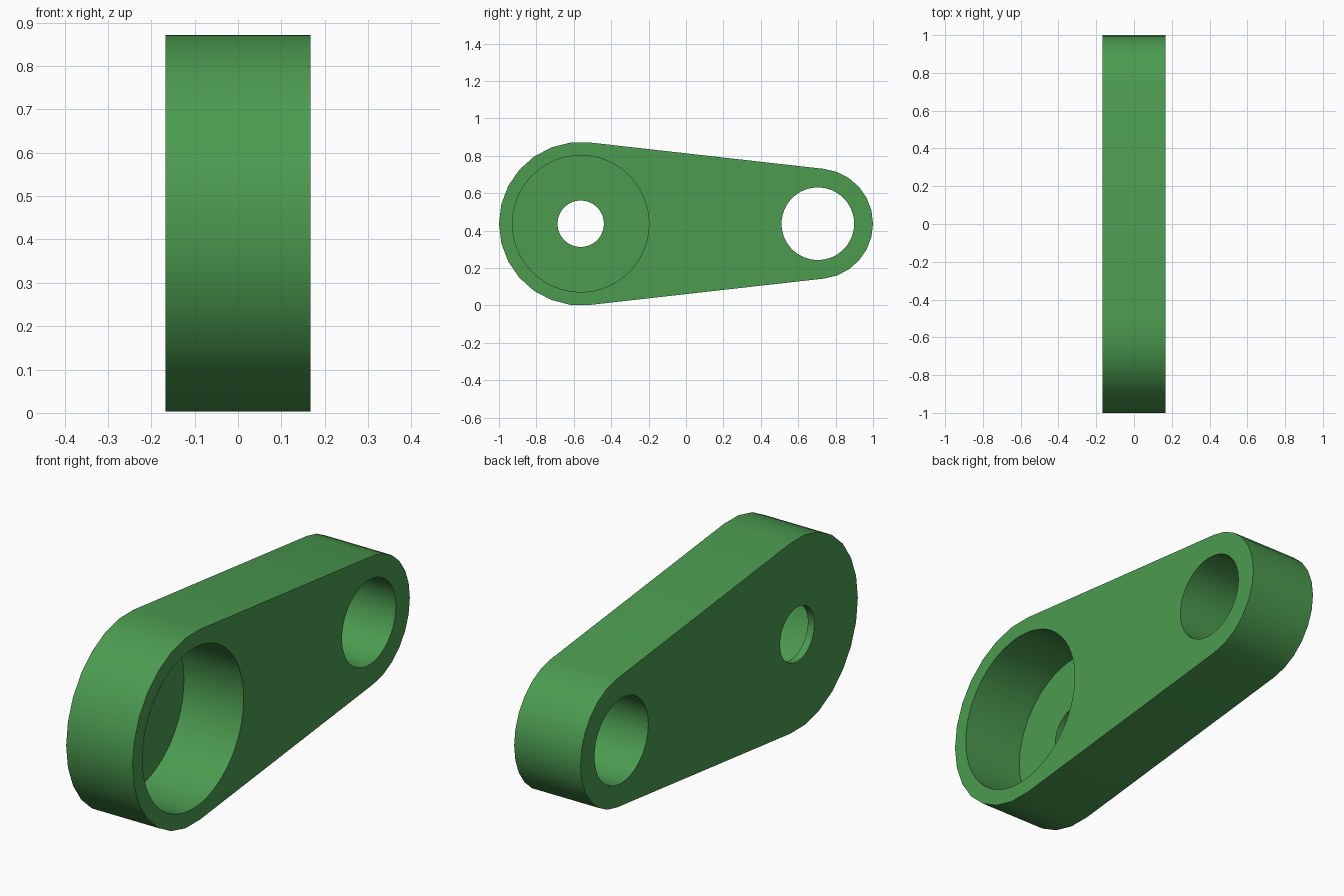
import bpy, bmesh, math

if "Cube" in bpy.data.objects:
    bpy.data.objects.remove(bpy.data.objects["Cube"])

HALF = 0.1675                 # half thickness along x
ZC = 0.437                    # height of both axes
BIG_Y, BIG_R = -0.563, 0.437  # large end
END_Y, END_R = 0.705, 0.295   # small end
FLOOR = 0.033                 # web left behind the pocket

green = bpy.data.materials.new("green")
green.diffuse_color = (0.072, 0.328, 0.08, 1)
green.use_nodes = True
green.node_tree.nodes["Principled BSDF"].inputs["Base Color"].default_value = green.diffuse_color


def arc(yc, r, start, stop, steps):
    """Points of an arc in the yz plane, both ends included."""
    return [(yc + r * math.cos(start + (stop - start) * i / steps),
             ZC + r * math.sin(start + (stop - start) * i / steps))
            for i in range(steps + 1)]


def prism(name, points, x0, x1):
    """Extrude a yz outline from x0 to x1."""
    bm = bmesh.new()
    face = bm.faces.new([bm.verts.new((x0, y, z)) for y, z in points])
    ext = bmesh.ops.extrude_face_region(bm, geom=[face])
    moved = [v for v in ext["geom"] if isinstance(v, bmesh.types.BMVert)]
    bmesh.ops.translate(bm, verts=moved, vec=(x1 - x0, 0, 0))
    bmesh.ops.recalc_face_normals(bm, faces=bm.faces[:])
    mesh = bpy.data.meshes.new(name)
    bm.to_mesh(mesh)
    bm.free()
    mesh.materials.append(green)
    obj = bpy.data.objects.new(name, mesh)
    bpy.context.collection.objects.link(obj)
    return obj


def cut_hole(body, yc, r, x0, x1, sides=64):
    """Bore a round hole along x."""
    cutter = prism("hole_cutter", arc(yc, r, 0, math.tau, sides)[:-1], x0, x1)
    mod = body.modifiers.new("hole", 'BOOLEAN')
    mod.operation = 'DIFFERENCE'
    mod.solver = 'EXACT'
    mod.object = cutter
    bpy.context.view_layer.objects.active = body
    bpy.ops.object.modifier_apply(modifier=mod.name)
    bpy.data.objects.remove(cutter)


# Link body: two round ends joined by tangent sides
t = math.pi / 2 - math.asin((BIG_R - END_R) / (END_Y - BIG_Y))
outline = arc(BIG_Y, BIG_R, t, math.tau - t, 14) + arc(END_Y, END_R, -t, t, 12)
link = prism("link_arm", outline, -HALF, HALF)

# Pocket, small through hole in its floor, and through hole at the small end
cut_hole(link, BIG_Y, 0.365, -HALF + FLOOR, HALF + 0.1)
cut_hole(link, BIG_Y, 0.124, -HALF - 0.1, HALF + 0.1)
cut_hole(link, END_Y, 0.194, -HALF - 0.1, HALF + 0.1)

# Smooth round walls with crisp rims
bpy.ops.object.select_all(action='DESELECT')
link.select_set(True)
bpy.context.view_layer.objects.active = link
bpy.ops.object.shade_smooth_by_angle(angle=math.radians(30))
